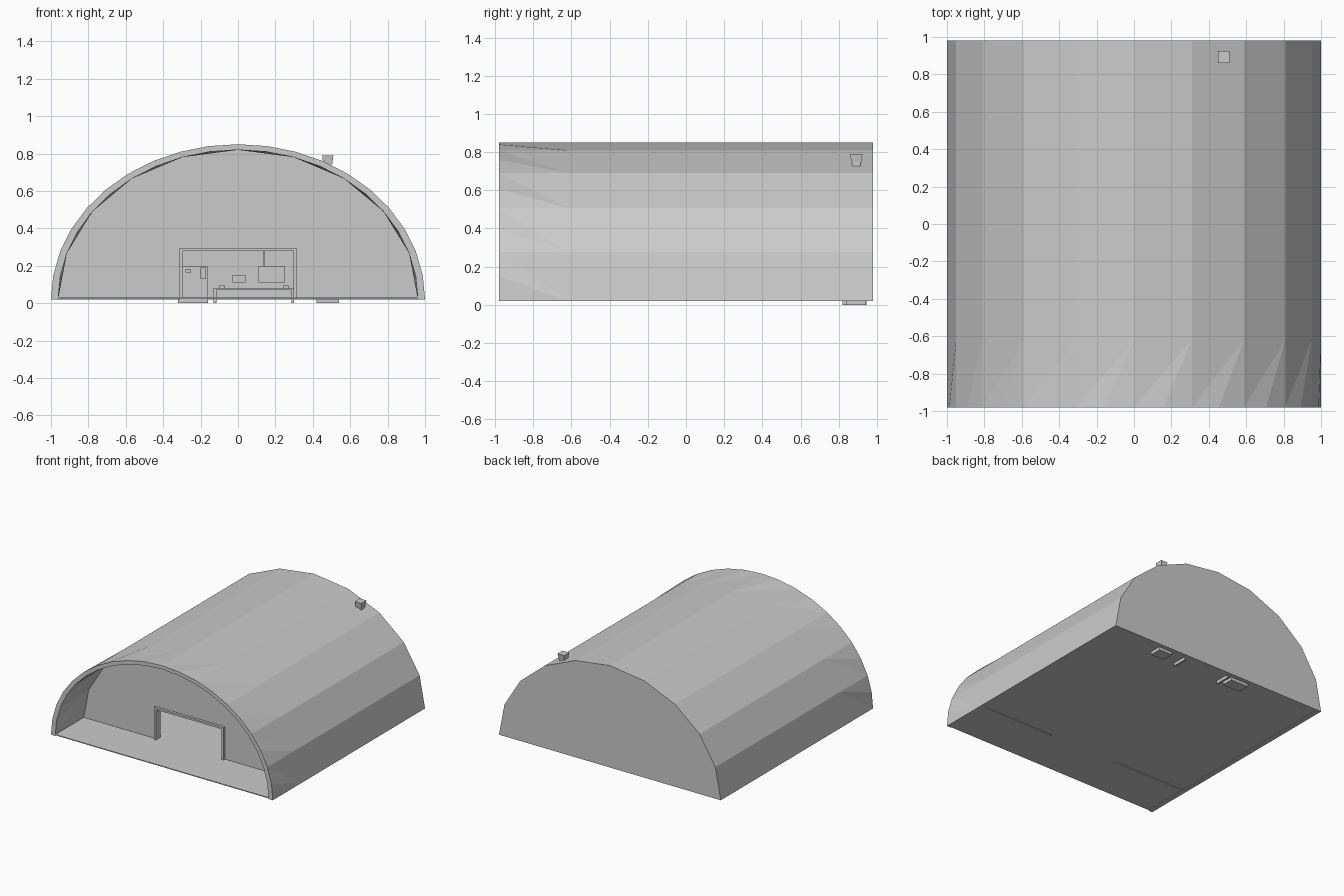
import bpy, bmesh, math

if "Cube" in bpy.data.objects:
    bpy.data.objects.remove(bpy.data.objects["Cube"])

grey = bpy.data.materials.new("light grey")
grey.diffuse_color = (0.6, 0.6, 0.6, 1)
grey.use_nodes = True
grey.node_tree.nodes["Principled BSDF"].inputs["Base Color"].default_value = grey.diffuse_color


def finish(name, bm):
    bmesh.ops.recalc_face_normals(bm, faces=bm.faces)
    me = bpy.data.meshes.new(name)
    bm.to_mesh(me)
    bm.free()
    me.materials.append(grey)
    ob = bpy.data.objects.new(name, me)
    bpy.context.collection.objects.link(ob)
    return ob


def box(name, x0, x1, y0, y1, z0, z1, taper=1.0):
    """Box between limits; taper scales the bottom face."""
    bm = bmesh.new()
    bmesh.ops.create_cube(bm, size=1)
    cx, cy = (x0 + x1) / 2, (y0 + y1) / 2
    for v in bm.verts:
        t = taper if v.co.z < 0 else 1
        v.co = (cx + v.co.x * (x1 - x0) * t, cy + v.co.y * (y1 - y0) * t,
                z0 if v.co.z < 0 else z1)
    return finish(name, bm)


def arch(rx, rz, n):
    """Half ellipse from left to right as x, z points."""
    return [(-rx * math.cos(math.pi * i / n), 0.02 + rz * math.sin(math.pi * i / n))
            for i in range(n + 1)]


OUT, INN = (1.0, 0.83), (0.962, 0.80)
FRONT, MID, BACK = -0.98, -0.62, 0.98

# vaulted shell: fine arch at the front, coarse arch further back
bm = bmesh.new()


def ring(r, n, y):
    return [bm.verts.new((x, y, z)) for x, z in arch(*r, n)]


def skin(r, back):
    f, m, b = ring(r, 20, FRONT), ring(r, 10, MID), ring(r, 10, back)
    for i in range(10):
        j = 2 * i
        bm.faces.new((m[i], f[j], m[i + 1]))
        bm.faces.new((m[i + 1], f[j], f[j + 1]))
        bm.faces.new((m[i + 1], f[j + 1], f[j + 2]))
        bm.faces.new((m[i], m[i + 1], b[i + 1], b[i]))
    bm.faces.new(b)
    return f, m, b


of, om, ob_ = skin(OUT, BACK)
nf, nm, nb = skin(INN, 0.945)
for i in range(20):
    bm.faces.new((of[i], of[i + 1], nf[i + 1], nf[i]))
for k in (0, -1):
    bm.faces.new((of[k], om[k], nm[k], nf[k]))
    bm.faces.new((om[k], ob_[k], nb[k], nm[k]))
bm.faces.new((ob_[0], ob_[-1], nb[-1], nb[0]))
finish("vault_shell", bm)

# floor plate
box("floor", -0.962, 0.962, FRONT, 0.945, 0.025, 0.032)

# recessed front wall with doorway
bm = bmesh.new()
pts = arch(*INN, 10) + [(0.31, 0.02), (0.31, 0.295), (-0.31, 0.295), (-0.31, 0.02)]
face = bm.faces.new([bm.verts.new((x, -0.615, z)) for x, z in pts])
ext = bmesh.ops.extrude_face_region(bm, geom=[face])["geom"]
bmesh.ops.translate(bm, vec=(0, 0.03, 0),
                    verts=[g for g in ext if isinstance(g, bmesh.types.BMVert)])
finish("front_wall", bm)

# door frame
for s, side in ((-1, "left"), (1, "right")):
    xs = sorted((s * 0.296, s * 0.314))
    box("door_post_" + side, *xs, -0.635, -0.575, 0.025, 0.295)
box("door_lintel", -0.314, 0.314, -0.635, -0.575, 0.28, 0.296)

# chimney with flared cap, flue and stove below
box("chimney_cap", 0.45, 0.51, 0.86, 0.925, 0.745, 0.79, 0.8)
box("chimney_neck", 0.46, 0.50, 0.87, 0.915, 0.03, 0.75)
box("stove", 0.42, 0.54, 0.84, 0.94, 0.0, 0.16)

# furnishings along the back wall
box("cabinet", -0.32, -0.16, 0.84, 0.94, 0.0, 0.195)
box("cabinet_handle", -0.28, -0.25, 0.83, 0.84, 0.165, 0.18)
box("cabinet_panel", -0.2, -0.172, 0.83, 0.84, 0.13, 0.19)
box("wall_box", -0.03, 0.04, 0.9, 0.945, 0.11, 0.15)
box("wall_panel", 0.11, 0.25, 0.91, 0.945, 0.11, 0.2)
box("panel_conduit", 0.135, 0.145, 0.93, 0.945, 0.2, 0.4)
box("bench_top", -0.13, 0.30, 0.82, 0.945, 0.07, 0.08)
for x in (-0.13, 0.285):
    box("bench_leg", x, x + 0.015, 0.82, 0.945, 0.0, 0.07)
for x in (-0.10, 0.24):
    box("bench_item", x, x + 0.03, 0.86, 0.89, 0.08, 0.095)
